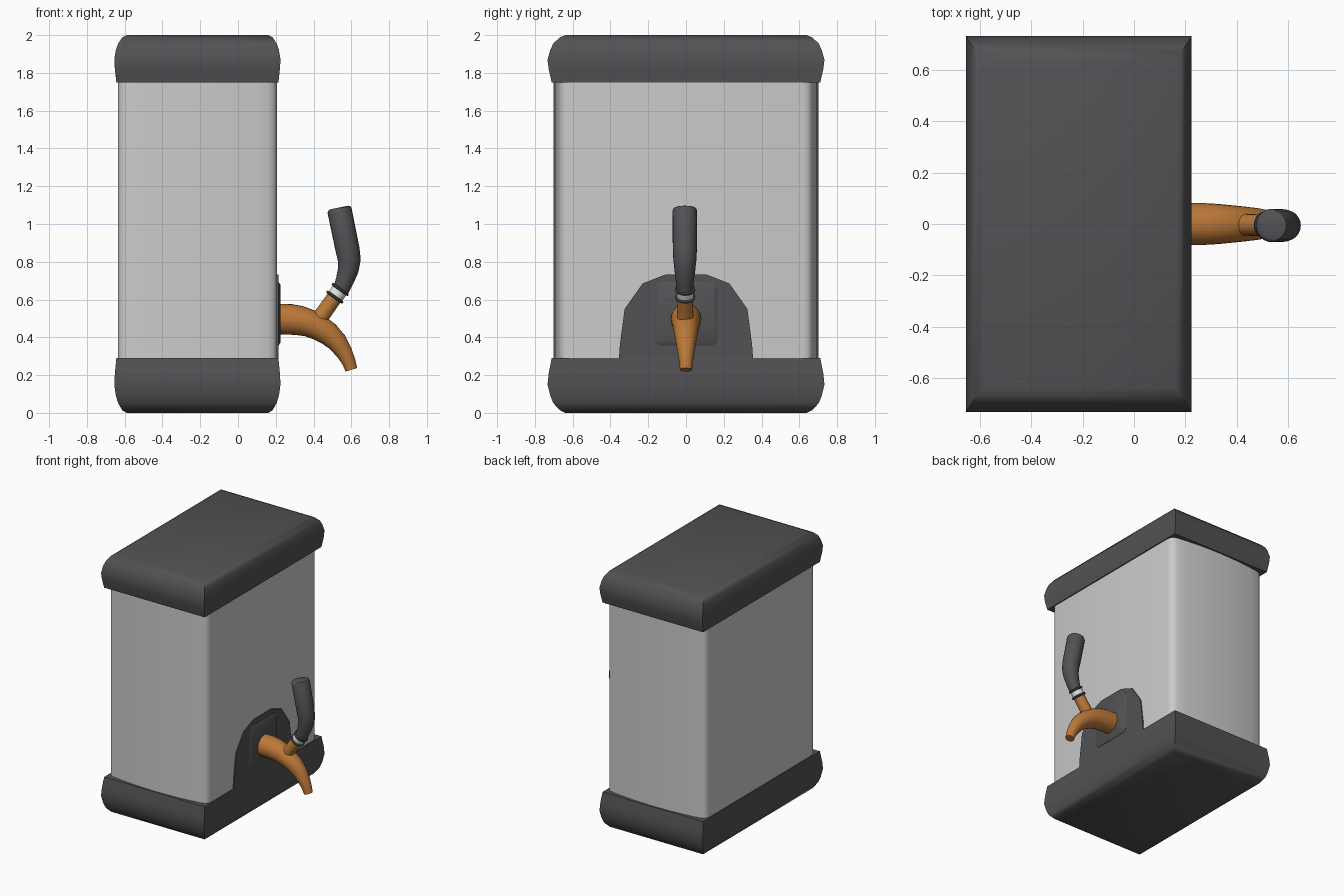
import bpy, bmesh, math
from mathutils import Vector

if "Cube" in bpy.data.objects:
    bpy.data.objects.remove(bpy.data.objects["Cube"])


def material(name, rgb):
    m = bpy.data.materials.new(name)
    m.diffuse_color = (*rgb, 1)
    m.use_nodes = True
    m.node_tree.nodes["Principled BSDF"].inputs["Base Color"].default_value = m.diffuse_color
    return m


DARK = material("dark_plastic", (0.085, 0.085, 0.09))
SILVER = material("brushed_silver", (0.6, 0.6, 0.6))
WHITE = material("bright_metal", (0.78, 0.78, 0.78))
COPPER = material("copper", (0.5, 0.19, 0.04))
RING = material("ring_grey", (0.06, 0.065, 0.075))
CX = -0.215  # centre of the tank in x


def loft(name, loops, mat, angle=40):
    """Skin a list of equal-length closed loops and cap both ends."""
    bm = bmesh.new()
    rows = [[bm.verts.new(p) for p in loop] for loop in loops]
    n = len(rows[0])
    for a, b in zip(rows, rows[1:]):
        for i in range(n):
            bm.faces.new((a[i], a[(i + 1) % n], b[(i + 1) % n], b[i]))
    bm.faces.new(rows[0][::-1])
    bm.faces.new(rows[-1])
    bmesh.ops.recalc_face_normals(bm, faces=bm.faces)
    me = bpy.data.meshes.new(name)
    bm.to_mesh(me)
    bm.free()
    me.materials.append(mat)
    me.shade_smooth()
    me.set_sharp_from_angle(angle=math.radians(angle))
    ob = bpy.data.objects.new(name, me)
    bpy.context.collection.objects.link(ob)
    return ob


def tube(name, path, mat, y=0.0, sides=24, angle=40):
    """Tapered tube along (x, z, radius) points in the xz plane."""
    loops = []
    for i, (x, z, r) in enumerate(path):
        a, b = path[max(i - 1, 0)], path[min(i + 1, len(path) - 1)]
        t = Vector((b[0] - a[0], b[1] - a[1])).normalized()
        loops.append([(x - t.y * r * math.cos(u), y + r * math.sin(u), z + t.x * r * math.cos(u))
                      for u in (2 * math.pi * k / sides for k in range(sides))])
    return loft(name, loops, mat, angle)


# Silver tank with rounded corners and gently bowed ends
quarter = [(0.421, 0.62), (0.416, 0.645), (0.402, 0.662), (0.375, 0.673),
           (0.30, 0.683), (0.20, 0.693), (0.10, 0.699)]
half = quarter + [(0, 0.701)] + [(-x, y) for x, y in quarter[::-1]]
plan = half + [(-x, -y) for x, y in half]
loft("tank_body", [[(CX + x, y, z) for x, y in plan] for z in (0.2, 1.8)], SILVER)

# Lid and base share one bulging profile of (distance from end, x inset, y inset)
profile = [(0, 0.065, 0.095), (0.012, 0.042, 0.065), (0.045, 0.02, 0.03),
           (0.08, 0.008, 0.014), (0.13, 0, 0), (0.18, 0.003, 0.006), (0.25, 0.011, 0.022)]


def shell(name, place):
    loops = []
    for d, ix, iy in profile:
        hx, hy = 0.44 - ix, 0.733 - iy
        loops.append([(CX + sx * hx, sy * hy, place(d))
                      for sx, sy in ((1, 1), (-1, 1), (-1, -1), (1, -1))])
    loft(name, loops, DARK, 50)


shell("lid", lambda d: 2 - d)
shell("base", lambda d: d * 0.29 / 0.25)

# Arched tap shroud rising from the base
arch = [(0.355, 0.2), (0.355, 0.29), (0.35, 0.36), (0.325, 0.55), (0.23, 0.685), (0.11, 0.732)]
arch += [(-y, z) for y, z in arch[::-1]]
loft("tap_shroud", [[(x, y, z) for y, z in arch] for x in (0.18, 0.214)], DARK)


# Rounded square mounting plate on the shroud
def rounded_square(x, h, r):
    pts = []
    for q, (sy, sz) in enumerate(((1, 1), (-1, 1), (-1, -1), (1, -1))):
        for k in range(5):
            u = math.pi / 2 * (q + k / 4)
            pts.append((x, sy * (h - r) + r * math.cos(u), 0.525 + sz * (h - r) + r * math.sin(u)))
    return pts


loft("mounting_plate", [rounded_square(0.20, 0.167, 0.035), rounded_square(0.216, 0.167, 0.035),
                        rounded_square(0.225, 0.152, 0.025)], DARK, 50)

# Curved copper spout
tube("spout", [(0.2, 0.497, 0.081), (0.28, 0.495, 0.081), (0.33, 0.488, 0.078),
               (0.38, 0.474, 0.073), (0.43, 0.45, 0.068), (0.48, 0.418, 0.062),
               (0.525, 0.375, 0.054), (0.562, 0.32, 0.044), (0.587, 0.27, 0.036),
               (0.60, 0.228, 0.032)], COPPER)

# Valve stem, collar and rings along one slanted axis
start, axis = Vector((0.434, 0.503)), Vector((0.58, 0.815)).normalized()


def on_axis(name, sections, mat):
    tube(name, [(*(start + axis * d), r) for d, r in sections], mat, y=-0.004)


on_axis("valve_stem", [(-0.06, 0.05), (0, 0.043), (0.14, 0.041)], COPPER)
on_axis("valve_collar", [(0.13, 0.044), (0.19, 0.044)], WHITE)
for name, d in (("lower_ring", 0.135), ("upper_ring", 0.185)):
    on_axis(name, [(d - 0.008, 0.046), (d - 0.004, 0.053), (d + 0.004, 0.053),
                   (d + 0.008, 0.046)], RING)

# Bent lever handle
tube("lever_handle", [(0.545, 0.65, 0.043), (0.565, 0.70, 0.048), (0.583, 0.755, 0.055),
                      (0.589, 0.81, 0.061), (0.579, 0.87, 0.064), (0.538, 1.07, 0.065),
                      (0.535, 1.082, 0.060), (0.534, 1.087, 0.050)], DARK, y=-0.006)
